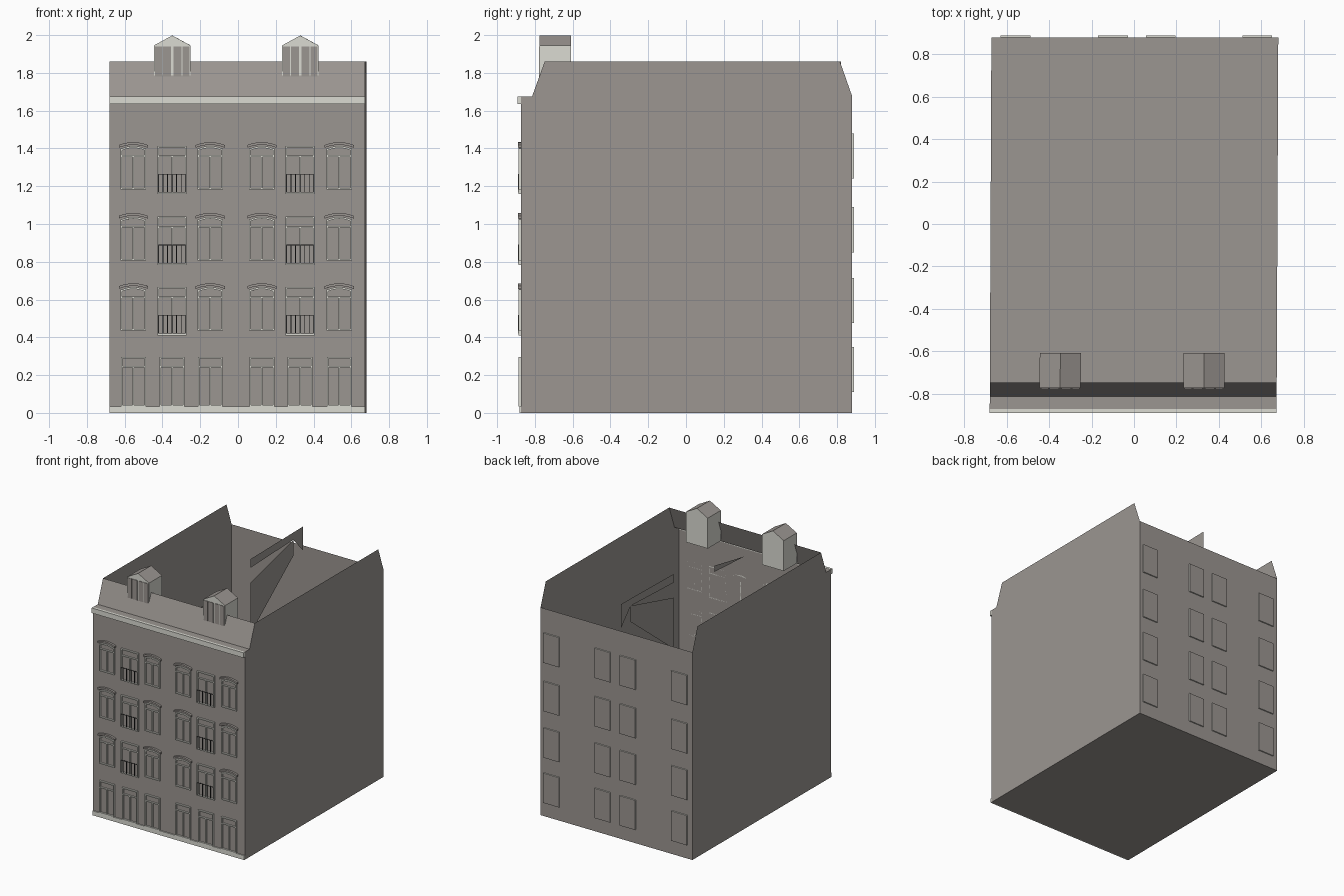
import bpy, bmesh, math

old = bpy.data.objects.get("Cube")
if old:
    bpy.data.objects.remove(old, do_unlink=True)


def material(name, rgb):
    m = bpy.data.materials.new(name)
    m.use_nodes = True
    m.diffuse_color = (*rgb, 1)
    m.node_tree.nodes["Principled BSDF"].inputs["Base Color"].default_value = (*rgb, 1)
    return m


STONE = material("warm grey stone", (0.33, 0.305, 0.285))
TRIM = material("pale trim", (0.71, 0.71, 0.65))
IRON = material("dark iron", (0.04, 0.04, 0.04))

FRONT, BACK, HALF = -0.873, 0.88, 0.677
SKEW = 0.0045  # the plan leans very slightly


def box(bm, x0, x1, y0, y1, z0, z1):
    v = [bm.verts.new((x, y, z)) for x in (x0, x1) for y in (y0, y1) for z in (z0, z1)]
    for ids in ((0, 1, 3, 2), (4, 6, 7, 5), (0, 4, 5, 1), (2, 3, 7, 6), (0, 2, 6, 4), (1, 5, 7, 3)):
        bm.faces.new([v[i] for i in ids])


def prism(bm, outline, y0, y1):
    """Extrude an (x, z) outline along y."""
    a = [bm.verts.new((x, y0, z)) for x, z in outline]
    b = [bm.verts.new((x, y1, z)) for x, z in outline]
    bm.faces.new(a)
    bm.faces.new(b[::-1])
    for i in range(len(a)):
        j = (i + 1) % len(a)
        bm.faces.new((a[i], b[i], b[j], a[j]))


def arch(bm, cx, half, z, rise, thick, y0, y1, steps=8):
    """Shallow arched band whose ends sit at height z."""
    xs = [half * (2 * i / steps - 1) for i in range(steps + 1)]
    low = [(cx + x, z + rise * (1 - (x / half) ** 2)) for x in xs]
    prism(bm, low + [(x, h + thick) for x, h in reversed(low)], y0, y1)


def finish(name, bm, mats, rule=None):
    bmesh.ops.recalc_face_normals(bm, faces=bm.faces)
    if rule:
        for f in bm.faces:
            f.material_index = rule(f)
    for v in bm.verts:
        v.co.x += SKEW * v.co.y
    mesh = bpy.data.meshes.new(name)
    bm.to_mesh(mesh)
    bm.free()
    for m in mats:
        mesh.materials.append(m)
    obj = bpy.data.objects.new(name, mesh)
    bpy.context.collection.objects.link(obj)
    return obj


# Building shell: open above, with gable walls and a sloped front roof
profile = [(FRONT, 0), (BACK, 0), (BACK, 1.675), (0.815, 1.86),
           (-0.748, 1.86), (-0.815, 1.675), (FRONT, 1.675)]
bm = bmesh.new()
left = [bm.verts.new((HALF, y, z)) for y, z in profile]
right = [bm.verts.new((-HALF, y, z)) for y, z in profile]
bm.faces.new(left)
bm.faces.new(right[::-1])
for i in (0, 1, 4, 5, 6):
    j = (i + 1) % len(profile)
    bm.faces.new((left[i], right[i], right[j], left[j]))
finish("building_shell", bm, [STONE])

# Broken partition wall inside
bm = bmesh.new()
for piece in ([(0.16, 1.85), (0.16, 1.78), (0.7, 1.8), (0.82, 1.67), (0.82, 1.86)],
              [(0.16, 1.66), (0.7, 1.8), (0.7, 1.67), (0.16, 1.25)],
              [(-0.36, 1.72), (-0.36, 1.67), (-0.74, 1.65)]):
    bm.faces.new([bm.verts.new((0, y, z)) for y, z in piece])
finish("inner_partition", bm, [STONE])

# Cornice and plinth
bm = bmesh.new()
box(bm, -HALF, HALF, -0.893, FRONT, 1.635, 1.676)
finish("cornice", bm, [TRIM])
bm = bmesh.new()
box(bm, -HALF, HALF, -0.882, FRONT, 0, 0.035)
finish("plinth", bm, [TRIM])

# Front windows
OUTER = (-0.55, -0.143, 0.13, 0.54)
MIDDLE = (-0.345, 0.333)
W = 0.008
FACE = -0.887


def window_frame(bm, cx, half, z0, z1, transom, arched=False):
    y0, y1 = FACE, FRONT
    for s in (-1, 1):
        x = cx + s * (half - W / 2)
        box(bm, x - W / 2, x + W / 2, y0, y1, z0, z1)
    box(bm, cx - half, cx + half, y0, y1, z0, z0 + W)
    box(bm, cx - half, cx + half, y0 + 0.003, y1, transom - W / 2, transom + W / 2)
    box(bm, cx - W / 2, cx + W / 2, y0 + 0.003, y1, z0, transom)
    if arched:
        arch(bm, cx, half, z1 - 0.012, 0.016, 0.01, y0, y1)
    else:
        box(bm, cx - half, cx + half, y0, y1, z1 - W, z1)


ground, arched, balcony = bmesh.new(), bmesh.new(), bmesh.new()
hoods, rails = bmesh.new(), bmesh.new()
for cx in OUTER + MIDDLE:
    window_frame(ground, cx, 0.066, 0.035, 0.297, 0.243)
for sill in (0.435, 0.807, 1.182):
    for cx in OUTER:
        window_frame(arched, cx, 0.067, sill, sill + 0.217, sill + 0.178, True)
        arch(hoods, cx, 0.077, sill + 0.222, 0.015, 0.014, FACE - 0.003, FRONT)
    for cx in MIDDLE:
        low = sill - 0.024
        window_frame(balcony, cx, 0.077, low, low + 0.256, low + 0.2)
        # Railing with thin bars
        for i in range(7):
            x = cx + 0.072 * (i / 3 - 1)
            box(rails, x - 0.002, x + 0.002, FACE - 0.003, FACE, low + 0.008, low + 0.108)
        box(rails, cx - 0.074, cx + 0.074, FACE - 0.003, FACE, low + 0.104, low + 0.108)
finish("ground_window_frames", ground, [TRIM])
finish("arched_window_frames", arched, [TRIM])
finish("balcony_window_frames", balcony, [TRIM])
finish("window_hoods", hoods, [STONE])
finish("balcony_railings", rails, [IRON])

# Rear windows: shallow panels with pale edges
bm = bmesh.new()
for cx in (-0.563, -0.103, 0.122, 0.578):
    for z in (0.11, 0.475, 0.85, 1.24):
        box(bm, cx - 0.07, cx + 0.07, BACK, BACK + 0.009, z, z + 0.24)
finish("rear_windows", bm, [STONE, TRIM], lambda f: 0 if abs(f.normal.y) > 0.5 else 1)

# Dormers
bodies, panes = bmesh.new(), bmesh.new()
for cx in MIDDLE:
    h = 0.097
    prism(bodies, [(cx - h, 1.7), (cx + h, 1.7), (cx + h, 1.945), (cx, 1.998), (cx - h, 1.945)],
          -0.775, -0.61)
    for s in (-1, 1):
        for a, b in ((0.006, 0.05), (0.055, 0.091)):
            x0, x1 = sorted((cx + s * a, cx + s * b))
            box(panes, x0, x1, -0.779, -0.775, 1.78, 1.94)
finish("dormer_bodies", bodies, [TRIM, STONE], lambda f: 1 if f.normal.z > 0.5 else 0)
finish("dormer_panes", panes, [STONE])
